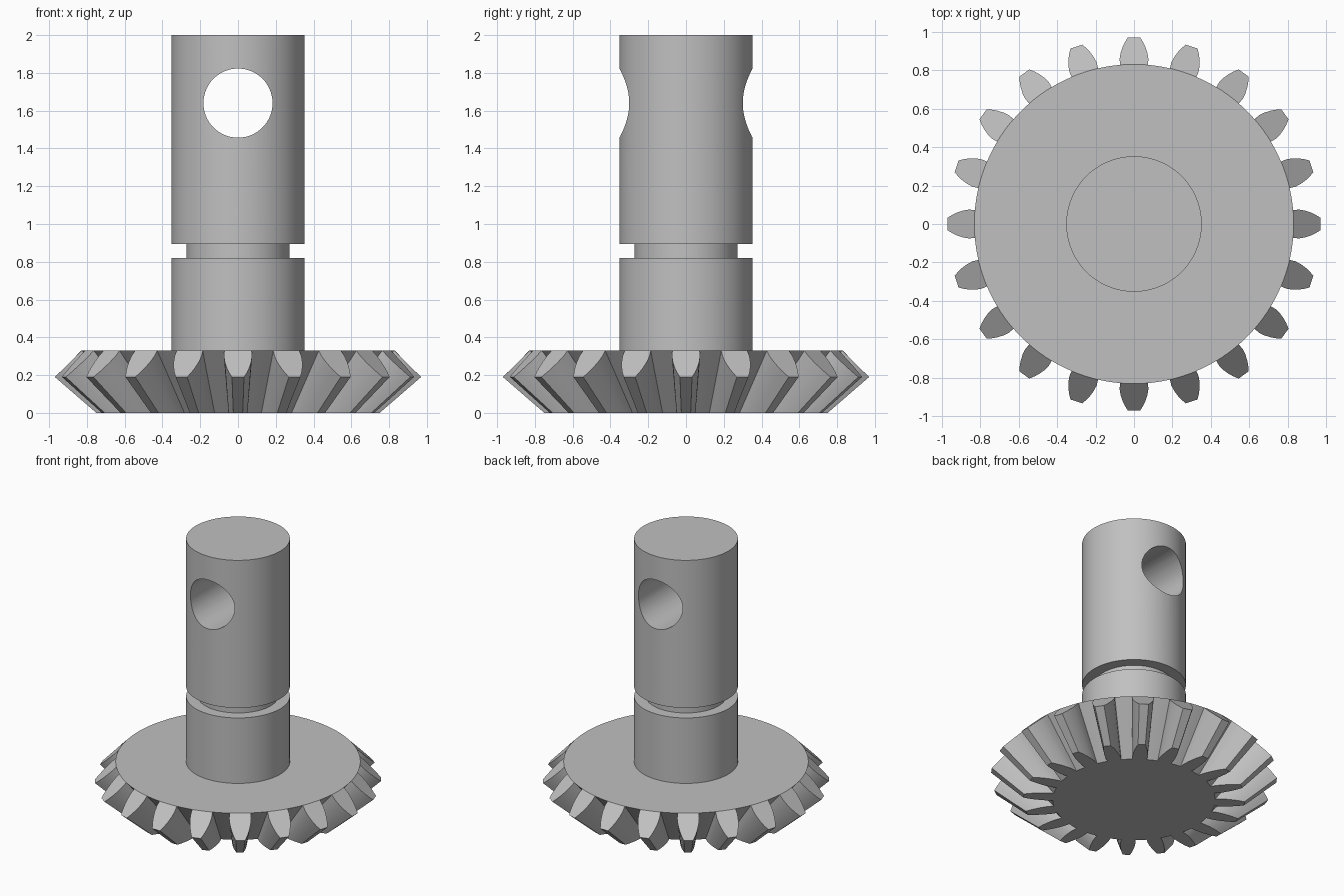
import bpy, bmesh
from math import sin, cos, asin, radians, pi
from mathutils import Vector, Matrix

cube = bpy.data.objects.get("Cube")
if cube:
    bpy.data.objects.remove(cube, do_unlink=True)

steel = bpy.data.materials.new("steel_grey")
steel.use_nodes = True
GREY = (0.53, 0.53, 0.53, 1)
steel.diffuse_color = GREY
steel.node_tree.nodes["Principled BSDF"].inputs["Base Color"].default_value = GREY


def make_object(name, bm):
    bmesh.ops.recalc_face_normals(bm, faces=bm.faces)
    mesh = bpy.data.meshes.new(name)
    bm.to_mesh(mesh)
    bm.free()
    mesh.materials.append(steel)
    obj = bpy.data.objects.new(name, mesh)
    bpy.context.collection.objects.link(obj)
    return obj


def activate(obj):
    bpy.ops.object.select_all(action='DESELECT')
    obj.select_set(True)
    bpy.context.view_layer.objects.active = obj


def smooth(obj):
    activate(obj)
    bpy.ops.object.shade_smooth_by_angle(angle=radians(30))


# Bevel gear: tooth section on the 45 degree back cone, tapering to an apex below
TEETH = 20
ROOT_R, TOP_Z, APEX = 0.83, 0.33, 0.65
FLANK = [(0.83, 0.072), (0.86, 0.075), (0.89, 0.07), (0.92, 0.06), (0.945, 0.048), (0.97, 0.032)]
bm = bmesh.new()


def point_pair(radius, angle):
    """A vertex on the back cone and its partner on the base plane."""
    z = ROOT_R + TOP_Z - radius
    upper = Vector((radius * cos(angle), radius * sin(angle), z))
    s = APEX / (z + APEX)
    lower = Vector((upper.x * s, upper.y * s, 0))
    return bm.verts.new(upper), bm.verts.new(lower)


outline, disc = [], []
pitch = 2 * pi / TEETH
half = asin(FLANK[0][1] / ROOT_R)
for i in range(TEETH):
    mid = i * pitch
    rising = [point_pair(r, mid - asin(w / r)) for r, w in FLANK]
    falling = [point_pair(r, mid + asin(w / r)) for r, w in reversed(FLANK)]
    tooth = rising + falling
    gap = [point_pair(ROOT_R, mid + half + (pitch - 2 * half) * k / 4) for k in (1, 2, 3)]
    # arc of the disc edge behind the tooth
    arc = [bm.verts.new((ROOT_R * cos(mid + half * k), ROOT_R * sin(mid + half * k), TOP_Z))
           for k in (-0.5, 0, 0.5)]
    bm.faces.new([p[0] for p in tooth] + arc[::-1])
    disc += [rising[0][0]] + arc + [falling[-1][0]] + [p[0] for p in gap]
    outline += tooth + gap

for a, b in zip(outline, outline[1:] + outline[:1]):
    bm.faces.new((a[0], a[1], b[1], b[0]))
bm.faces.new(disc)
bm.faces.new([p[1] for p in reversed(outline)])
smooth(make_object("bevel_gear", bm))

# Shaft with a retaining groove, turned from a profile
SHAFT_R, GROOVE_R = 0.352, 0.272
profile = [(0, 0.3), (SHAFT_R, 0.3), (SHAFT_R, 0.82), (GROOVE_R, 0.82),
           (GROOVE_R, 0.895), (SHAFT_R, 0.895), (SHAFT_R, 2), (0, 2)]
bm = bmesh.new()
verts = [bm.verts.new((r, 0, z)) for r, z in profile]
edges = [bm.edges.new(pair) for pair in zip(verts, verts[1:])]
bmesh.ops.spin(bm, geom=verts + edges, cent=(0, 0, 0), axis=(0, 0, 1),
               angle=2 * pi, steps=96)
bmesh.ops.remove_doubles(bm, verts=bm.verts, dist=0.0001)
shaft = make_object("shaft", bm)

# Cross hole through the upper shaft, front to back
bm = bmesh.new()
bmesh.ops.create_cone(bm, cap_ends=True, segments=64, radius1=0.183, radius2=0.183, depth=1,
                      matrix=Matrix.Translation((0, 0, 1.64)) @ Matrix.Rotation(pi / 2, 4, 'X'))
cutter = make_object("hole_cutter", bm)
cutter.hide_render = True
cut = shaft.modifiers.new("cross_hole", 'BOOLEAN')
cut.operation = 'DIFFERENCE'
cut.solver = 'EXACT'
cut.object = cutter
activate(shaft)
bpy.ops.object.modifier_apply(modifier=cut.name)
bpy.data.objects.remove(cutter, do_unlink=True)
smooth(shaft)
